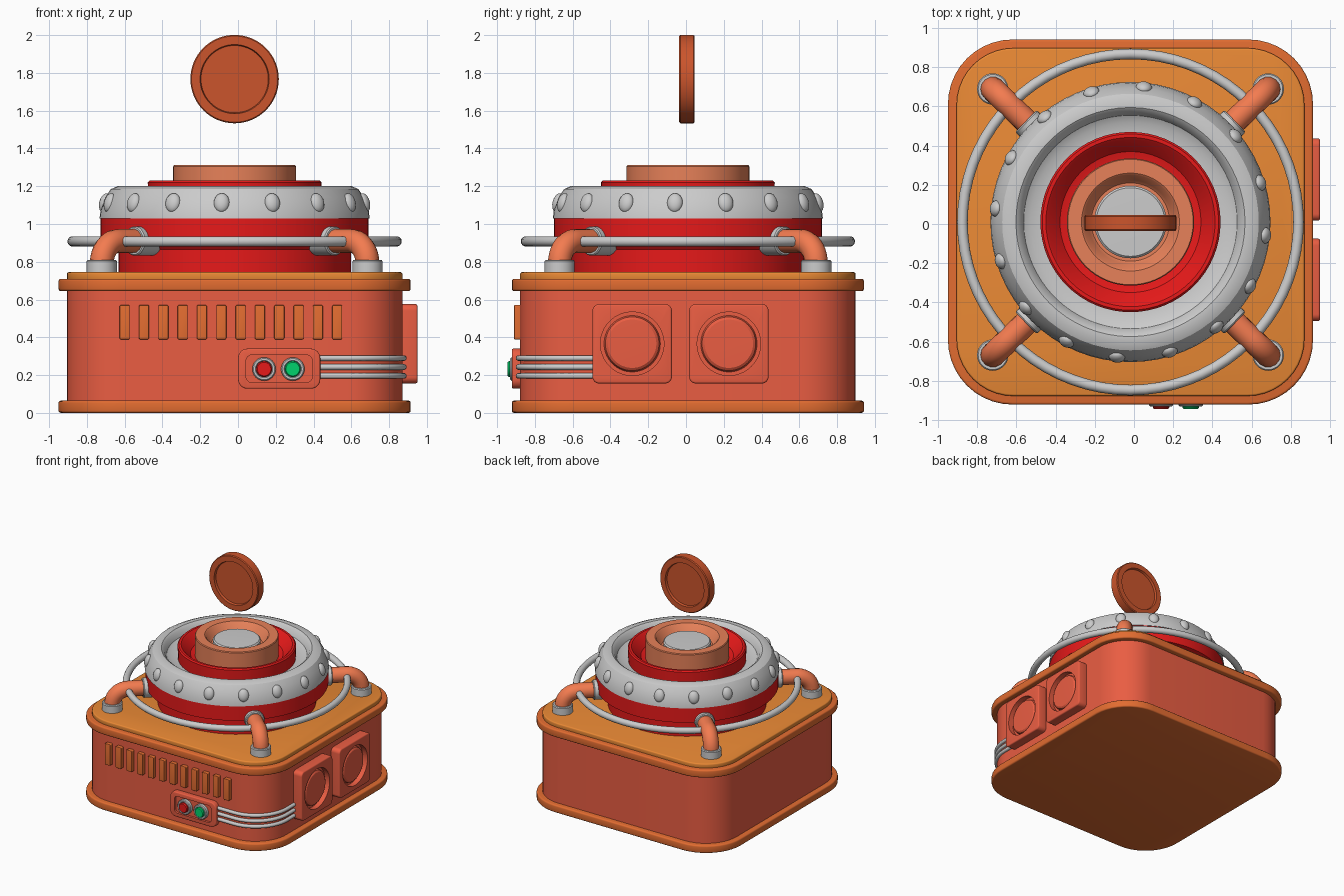
import bpy, bmesh, math
from math import sin, cos, pi, radians
from mathutils import Vector

if "Cube" in bpy.data.objects:
    bpy.data.objects.remove(bpy.data.objects["Cube"])

CX, CY = -0.018, 0.01          # middle of the machine
FRONT, RIGHT = (pi / 2, 0, 0), (pi / 2, 0, pi / 2)   # local z points out of that side
PALETTE = {
    "body_coral": (0.82, 0.11, 0.055), "trim_orange": (0.76, 0.15, 0.03),
    "deck_orange": (0.82, 0.25, 0.035), "red": (0.8, 0.01, 0.01),
    "copper": (0.8, 0.22, 0.1), "pipe_orange": (0.9, 0.2, 0.08),
    "coin_bronze": (0.6, 0.09, 0.025), "green": (0.0, 0.65, 0.15),
}
mats = {}
for key, rgb in PALETTE.items():
    mats[key] = bpy.data.materials.new(key)
    mats[key].diffuse_color = (*rgb, 1)


def add(name, data, loc, rot, mat):
    ob = bpy.data.objects.new(name, data)
    bpy.context.collection.objects.link(ob)
    ob.location, ob.rotation_euler = loc, rot
    if mat:
        data.materials.append(mats[mat])
    return ob


def from_bm(name, bm, loc, rot, mat):
    bmesh.ops.recalc_face_normals(bm, faces=bm.faces)
    me = bpy.data.meshes.new(name)
    bm.to_mesh(me)
    bm.free()
    return add(name, me, loc, rot, mat)


def slab(name, w, h, r, depth, loc, rot=(0, 0, 0), mat=None, bevel=0.0):
    """Rounded rectangle extruded along local z."""
    bm = bmesh.new()
    vs = []
    for q, (sx, sy) in enumerate([(1, 1), (-1, 1), (-1, -1), (1, -1)]):
        for i in range(11):
            a = (q + i / 10) * pi / 2
            vs.append(bm.verts.new((sx * (w / 2 - r) + r * cos(a), sy * (h / 2 - r) + r * sin(a), 0)))
    face = bm.faces.new(vs)
    ext = bmesh.ops.extrude_face_region(bm, geom=[face])
    bmesh.ops.translate(bm, vec=(0, 0, depth), verts=[v for v in ext["geom"] if isinstance(v, bmesh.types.BMVert)])
    if not any(f.normal.z and all(abs(v.co.z) < 1e-6 for v in f.verts) for f in bm.faces):
        bm.faces.new(vs)
    ob = from_bm(name, bm, loc, rot, mat)
    if bevel:
        m = ob.modifiers.new("edge", "BEVEL")
        m.width, m.segments, m.limit_method, m.angle_limit = bevel, 3, "ANGLE", radians(50)
    return ob


def lathe(name, profile, loc, rot=(0, 0, 0), mat=None, steps=64):
    """Spin (radius, height) points around local z."""
    bm = bmesh.new()
    vs = [bm.verts.new((r, 0, z)) for r, z in profile]
    es = [bm.edges.new(p) for p in zip(vs, vs[1:])]
    bmesh.ops.spin(bm, geom=vs + es, axis=(0, 0, 1), cent=(0, 0, 0), angle=2 * pi, steps=steps)
    bmesh.ops.remove_doubles(bm, verts=bm.verts, dist=1e-5)
    return from_bm(name, bm, loc, rot, mat)


def tube(name, pts, radius, mat=None):
    cu = bpy.data.curves.new(name, "CURVE")
    cu.dimensions, cu.bevel_depth, cu.bevel_resolution, cu.use_fill_caps = "3D", radius, 5, True
    sp = cu.splines.new("POLY")
    sp.points.add(len(pts) - 1)
    for p, co in zip(sp.points, pts):
        p.co = (*co, 1)
    return add(name, cu, (0, 0, 0), (0, 0, 0), mat)


cutters = []


def cut(ob, cutter):
    m = ob.modifiers.new("recess", "BOOLEAN")
    m.operation, m.object = "DIFFERENCE", cutter
    cutter.hide_render = True
    cutters.append(cutter)


# Square housing with trims and deck
slab("housing", 1.776, 1.776, 0.29, 0.62, (CX, CY, 0.05), mat="body_coral")
slab("bottom_trim", 1.864, 1.864, 0.33, 0.065, (CX, CY, 0), mat="trim_orange", bevel=0.012)
slab("top_trim", 1.864, 1.864, 0.33, 0.065, (CX, CY, 0.645), mat="trim_orange", bevel=0.012)
slab("deck", 1.776, 1.776, 0.29, 0.045, (CX, CY, 0.70), mat="deck_orange", bevel=0.01)

# Round turret, as nested turned rings
C = (CX, CY, 0)
lathe("turret_base", [(0, 0.73), (0.615, 0.73), (0.615, 0.865), (0.64, 0.895), (0.71, 0.905),
                      (0.71, 1.03), (0.66, 1.05), (0, 1.05)], C, mat="red")
lathe("studded_collar", [(0.45, 1.03), (0.715, 1.03), (0.71, 1.07), (0.685, 1.14), (0.655, 1.185),
                         (0.62, 1.20), (0.585, 1.20), (0.565, 1.185), (0.545, 1.14), (0.51, 1.12),
                         (0.45, 1.115)], C)
lathe("inner_red_ring", [(0, 1.06), (0.455, 1.06), (0.46, 1.22), (0.45, 1.23), (0.432, 1.23),
                         (0.42, 1.22), (0.36, 1.15), (0.32, 1.14), (0, 1.14)], C, mat="red")
lathe("copper_ring", [(0, 1.1), (0.325, 1.1), (0.325, 1.305), (0.32, 1.312), (0.25, 1.312),
                      (0.24, 1.305), (0.215, 1.25), (0.2, 1.235), (0, 1.235)], C, mat="copper")
lathe("centre_plate", [(0.185, 1.22), (0.185, 1.27), (0.175, 1.28), (0, 1.285)], C)

# Studs around the collar
for k in range(16):
    a = radians(16.8 + 22.5 * k)
    bpy.ops.mesh.primitive_uv_sphere_add(segments=16, ring_count=10, radius=1,
                                         location=(CX + 0.69 * cos(a), CY + 0.69 * sin(a), 1.112),
                                         rotation=(0, radians(-15), a))
    stud = bpy.context.object
    stud.name, stud.scale = f"stud_{k}", (0.03, 0.042, 0.052)

# Guard rail ring
bpy.ops.mesh.primitive_torus_add(major_radius=0.858, minor_radius=0.027, major_segments=72,
                                 minor_segments=14, location=(CX, CY, 0.908))
bpy.context.object.name = "guard_rail"

# Four elbow pipes from deck to turret
for k in range(4):
    a = radians(44 if k % 2 == 0 else 46) + k // 2 * pi + (pi / 2 if k % 2 else 0)
    d = Vector((cos(a), sin(a), 0))
    o = Vector((CX, CY, 0))
    bend = [o + d * (0.978 - 0.12 * (1 - cos(t))) + Vector((0, 0, 0.79 + 0.12 * sin(t)))
            for t in (i * pi / 20 for i in range(11))]
    tube(f"elbow_pipe_{k}", [o + d * 0.978 + Vector((0, 0, 0.745))] + bend
         + [o + d * 0.60 + Vector((0, 0, 0.91))], 0.063, "pipe_orange")
    lathe(f"pipe_foot_{k}", [(0, 0), (0.08, 0), (0.08, 0.06), (0.074, 0.067), (0, 0.067)],
          o + d * 0.978 + Vector((0, 0, 0.743)), steps=32)
    lathe(f"pipe_collar_{k}", [(0, 0), (0.078, 0), (0.078, 0.125), (0.072, 0.132), (0, 0.132)],
          o + d * 0.61 + Vector((0, 0, 0.91)), (0, pi / 2, a), steps=32)

# Front vent bars
for k in range(12):
    slab(f"vent_bar_{k}", 0.053, 0.182, 0.008, 0.05, (-0.6 + 0.1023 * k, -0.86, 0.48), FRONT,
         "trim_orange", 0.004)

# Front control panel with two buttons
panel = slab("control_panel", 0.435, 0.212, 0.05, 0.06, (0.218, -0.862, 0.234), FRONT, "body_coral", 0.008)
cut(panel, slab("panel_cutter", 0.35, 0.145, 0.03, 0.06, (0.218, -0.902, 0.234), FRONT))
for name, x, mat in (("red_button", 0.138, "red"), ("green_button", 0.29, "green")):
    lathe(name + "_bezel", [(0.042, 0), (0.062, 0), (0.062, 0.03), (0.056, 0.036), (0.046, 0.036),
                            (0.042, 0.03), (0.042, 0)], (x, -0.895, 0.232), FRONT, steps=32)
    lathe(name, [(0.042, 0), (0.042, 0.042), (0.036, 0.05), (0, 0.05)], (x, -0.895, 0.232), FRONT, mat, 32)

# Three cables wrapping the front right corner
for k, z in enumerate((0.196, 0.243, 0.29)):
    arc = [(0.58 + 0.298 * sin(t), -0.588 - 0.298 * cos(t), z) for t in (i * pi / 28 for i in range(15))]
    tube(f"cable_{k}", [(0.42, -0.886, z)] + arc + [(0.878, -0.47, z)], 0.015)

# Two square plates with round caps on the right side
for k, y in enumerate((-0.285, 0.227)):
    plate = slab(f"side_plate_{k}", 0.42, 0.42, 0.035, 0.1, (0.85, y, 0.366), RIGHT, "body_coral", 0.01)
    cut(plate, lathe(f"plate_cutter_{k}", [(0, 0), (0.168, 0), (0.168, 0.1), (0, 0.1)], (0.905, y, 0.366), RIGHT))
    lathe(f"side_cap_{k}", [(0.15, 0), (0.142, 0.025), (0.128, 0.035), (0, 0.038)], (0.902, y, 0.366), RIGHT,
          "body_coral")

# Floating coin, recessed on both faces
half = [(0, 0.022), (0.178, 0.022), (0.183, 0.041), (0.228, 0.041), (0.234, 0.034)]
lathe("coin", half + [(r, -z) for r, z in reversed(half)], (CX, 0.005, 1.767), FRONT, "coin_bronze")

# Bake modifiers and curves, drop cutters, smooth with sharp edges
bpy.ops.object.select_all(action="SELECT")
bpy.context.view_layer.objects.active = bpy.data.objects["housing"]
bpy.ops.object.convert(target="MESH")
for c in cutters:
    bpy.data.objects.remove(c)
bpy.ops.object.select_all(action="SELECT")
bpy.context.view_layer.objects.active = bpy.data.objects["housing"]
bpy.ops.object.shade_smooth_by_angle(angle=radians(32))

for m in bpy.data.materials:
    if m.users and not m.is_grease_pencil:
        m.use_nodes = True
        m.node_tree.nodes["Principled BSDF"].inputs["Base Color"].default_value = m.diffuse_color
